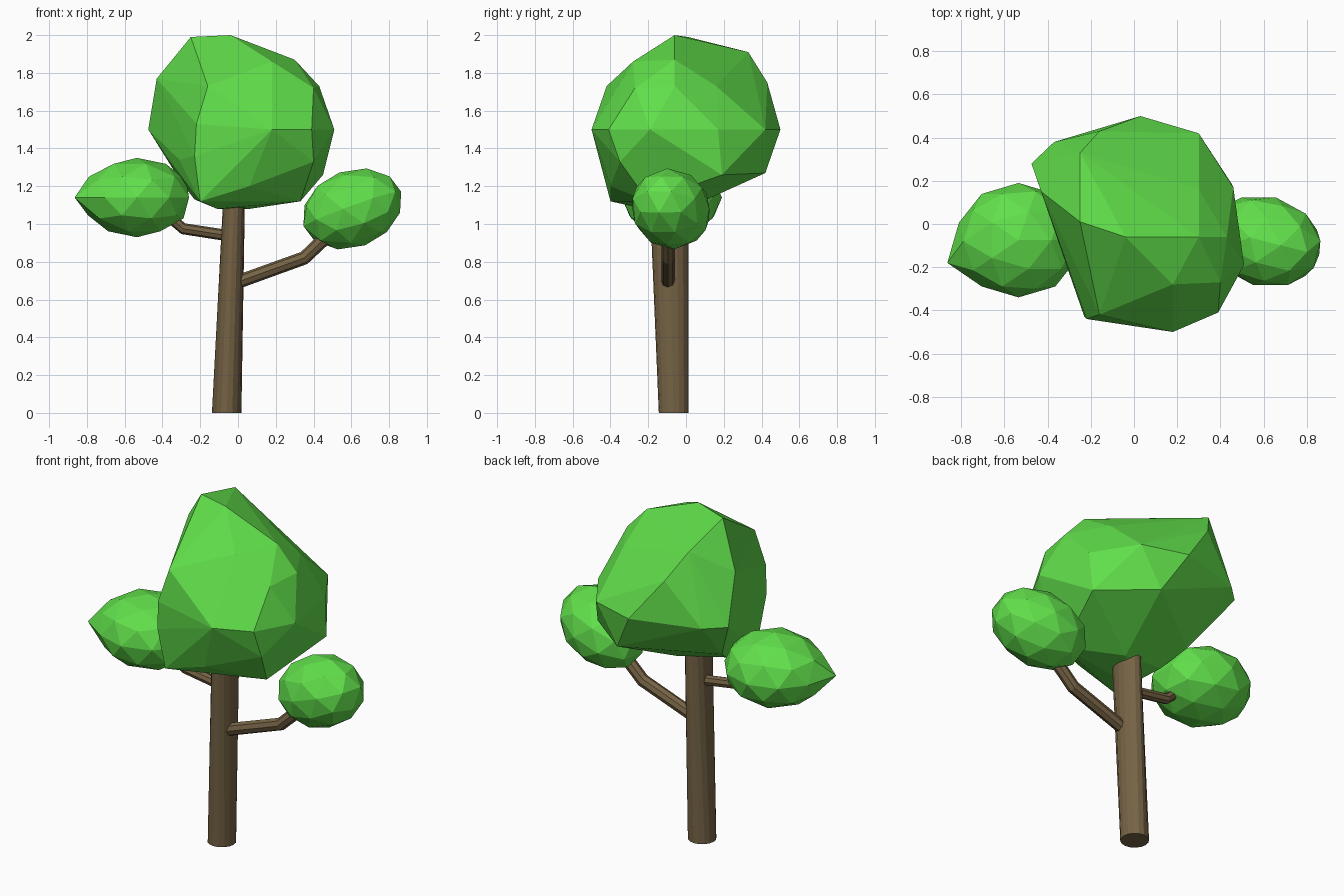
import bpy, bmesh, math
from mathutils import Vector, Matrix

if "Cube" in bpy.data.objects:
    bpy.data.objects.remove(bpy.data.objects["Cube"])


def material(name, color):
    m = bpy.data.materials.new(name)
    m.diffuse_color = (*color, 1)
    m.use_nodes = True
    m.node_tree.nodes["Principled BSDF"].inputs["Base Color"].default_value = m.diffuse_color
    return m


LEAF = material("leaf_green", (0.12, 0.74, 0.07))
BARK = material("bark_brown", (0.18, 0.125, 0.06))


def finish(bm, name, mat):
    bmesh.ops.recalc_face_normals(bm, faces=bm.faces)
    me = bpy.data.meshes.new(name)
    bm.to_mesh(me)
    bm.free()
    me.materials.append(mat)
    ob = bpy.data.objects.new(name, me)
    bpy.context.collection.objects.link(ob)
    return ob


def loft(name, rings):
    """Skin a list of equal-length point rings and cap both ends."""
    bm = bmesh.new()
    vs = [[bm.verts.new(p) for p in r] for r in rings]
    n = len(vs[0])
    for a, b in zip(vs, vs[1:]):
        for i in range(n):
            j = (i + 1) % n
            bm.faces.new((a[i], a[j], b[j], b[i]))
    bm.faces.new(vs[0][::-1])
    bm.faces.new(vs[-1])
    return finish(bm, name, BARK)


def branch(name, pts, r, sides=8):
    """Bent tube in the xz plane."""
    pts = [Vector(p) for p in pts]
    side = Vector((0, 1, 0))
    rings = []
    for i, p in enumerate(pts):
        d = (pts[min(i + 1, len(pts) - 1)] - pts[max(i - 1, 0)]).normalized()
        up = d.cross(side).normalized()
        rings.append([p + r * (math.cos(t) * side + math.sin(t) * up)
                      for t in (math.tau * k / sides for k in range(sides))])
    return loft(name, rings)


def leaf_ball(name, center, scale, tilt=0, turn=0, pulls=()):
    """Faceted ellipsoid; each pull moves the nearest vertex to a new spot."""
    bm = bmesh.new()
    mat = (Matrix.Translation(center) @ Matrix.Rotation(math.radians(turn), 4, 'Z')
           @ Matrix.Rotation(math.radians(tilt), 4, 'Y') @ Matrix.Diagonal((*scale, 1)))
    bmesh.ops.create_icosphere(bm, subdivisions=2, radius=1, matrix=mat)
    for p in map(Vector, pulls):
        min(bm.verts, key=lambda v: (v.co - p).length).co = p
    return finish(bm, name, LEAF)


# Trunk: leaning, oval at the top
loft("trunk", [[(cx + rx * math.cos(t), cy + ry * math.sin(t), z)
                for t in (math.tau * k / 16 for k in range(16))]
               for cx, cy, z, rx, ry in ((-0.06, -0.066, 0, 0.078, 0.078),
                                         (-0.02, -0.09, 1.16, 0.057, 0.103))])

# Branches
branch("right_branch", [(-0.01, -0.095, 0.69), (0.35, -0.095, 0.82), (0.53, -0.095, 0.99)], 0.036)
branch("left_branch", [(-0.03, -0.08, 0.935), (-0.29, -0.08, 0.975), (-0.40, -0.08, 1.07)], 0.03)

# Side foliage
leaf_ball("right_foliage", (0.605, -0.08, 1.08), (0.28, 0.21, 0.205), -20, -14)
leaf_ball("left_foliage", (-0.535, -0.075, 1.14), (0.29, 0.265, 0.21), 0, 0,
          [(-0.865, -0.18, 1.14), (-0.79, -0.08, 1.25)])

# Main crown: faceted hull of its corner points
CROWN = [
    (-0.25, 0.01, 1.99), (-0.04, -0.06, 2.0), (-0.25, 0.33, 1.91), (0.3, -0.06, 1.87),
    (0.18, -0.28, 1.86), (0.3, 0.16, 1.73), (-0.43, 0.15, 1.77), (-0.16, 0.43, 1.75),
    (-0.16, -0.42, 1.73), (0.43, -0.06, 1.73), (0.4, -0.27, 1.72),
    (-0.475, 0.28, 1.5), (-0.37, 0.38, 1.5), (0.03, 0.5, 1.5), (0.3, 0.42, 1.5),
    (0.46, 0.17, 1.5), (0.51, -0.19, 1.5), (0.39, -0.41, 1.5), (0.18, -0.5, 1.5),
    (-0.22, -0.44, 1.53), (-0.23, -0.43, 1.36), (0.0, -0.45, 1.35), (0.4, -0.35, 1.33),
    (0.45, 0.19, 1.26), (0.16, 0.42, 1.27), (0.06, -0.4, 1.2), (0.33, -0.2, 1.12),
    (-0.2, -0.4, 1.12), (-0.11, -0.22, 1.08), (0.06, 0.0, 1.08), (-0.23, -0.05, 1.13),
    (-0.3, 0.09, 1.22), (-0.37, 0.05, 1.34), (-0.31, -0.2, 1.34),
]
bm = bmesh.new()
for p in CROWN:
    bm.verts.new(p)
bmesh.ops.convex_hull(bm, input=bm.verts)
bmesh.ops.delete(bm, geom=[v for v in bm.verts if not v.link_faces], context='VERTS')
finish(bm, "main_foliage", LEAF)
